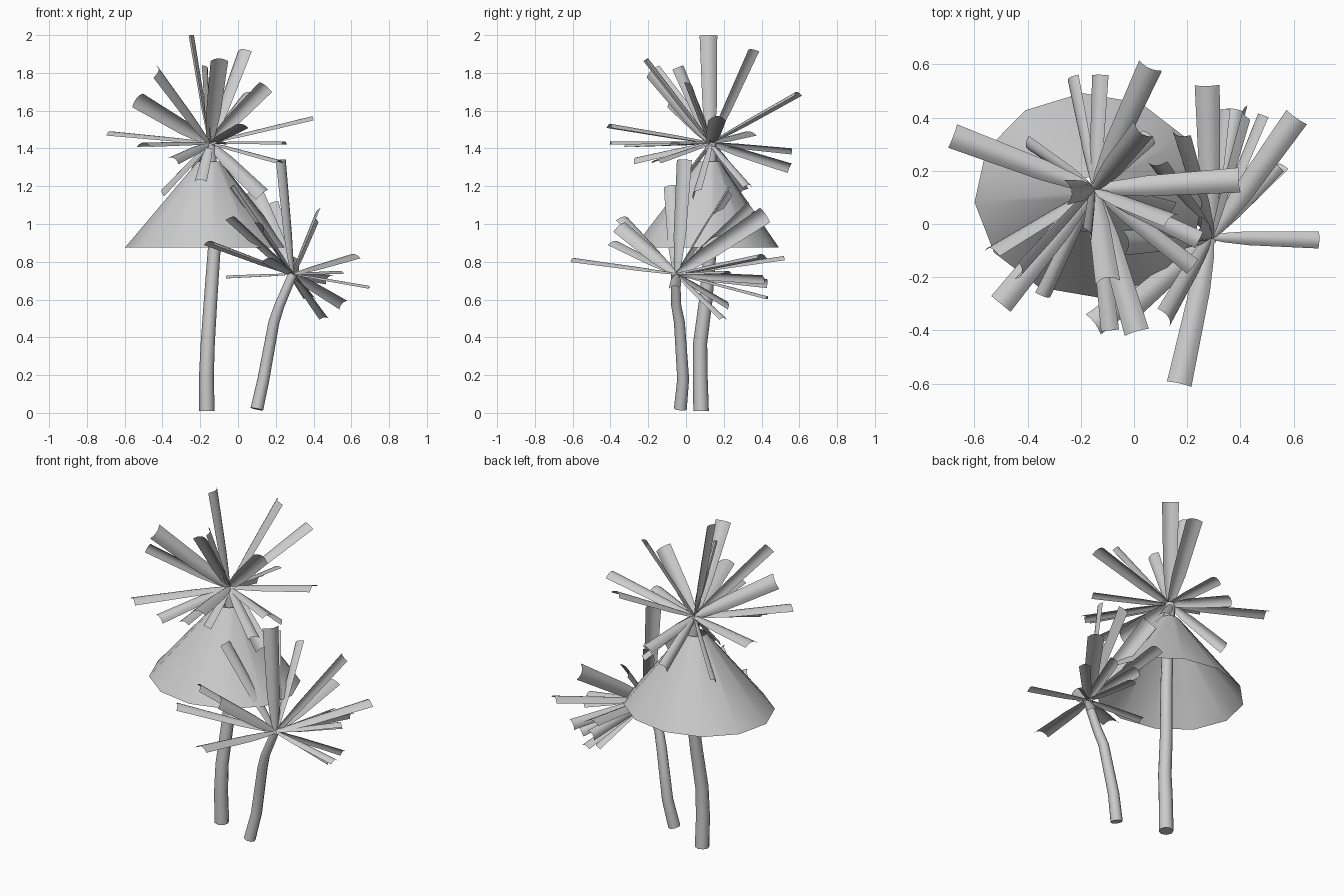
import bpy
import bmesh
from math import sin, cos, pi, radians
from mathutils import Vector

if "Cube" in bpy.data.objects:
    bpy.data.objects.remove(bpy.data.objects["Cube"])

GREY = (0.6, 0.6, 0.6, 1)
mat = bpy.data.materials.new("plain_grey")
mat.use_nodes = True
mat.diffuse_color = GREY
mat.node_tree.nodes["Principled BSDF"].inputs["Base Color"].default_value = GREY

UP = Vector((0, 0, 1))


def finish(name, bm, angle):
    mesh = bpy.data.meshes.new(name)
    bm.to_mesh(mesh)
    bm.free()
    mesh.materials.append(mat)
    obj = bpy.data.objects.new(name, mesh)
    bpy.context.collection.objects.link(obj)
    bpy.ops.object.select_all(action="DESELECT")
    obj.select_set(True)
    bpy.context.view_layer.objects.active = obj
    bpy.ops.object.shade_smooth_by_angle(angle=radians(angle))


def loft(bm, rings, closed=True):
    """Bridge successive rows of points with quads."""
    rows = [[bm.verts.new(p) for p in ring] for ring in rings]
    n = len(rows[0])
    for a, b in zip(rows, rows[1:]):
        for i in range(n if closed else n - 1):
            j = (i + 1) % n
            bm.faces.new((a[i], a[j], b[j], b[i]))
    return rows


def trunk(name, path, r0, r1, sides=8):
    pts = [Vector(p) for p in path]
    rings = []
    for k, p in enumerate(pts):
        d = (pts[min(k + 1, len(pts) - 1)] - pts[max(k - 1, 0)]).normalized()
        u = d.cross(Vector((0, 1, 0))).normalized()
        v = d.cross(u)
        r = r0 + (r1 - r0) * k / (len(pts) - 1)
        rings.append([p + r * (u * cos(2 * pi * i / sides) + v * sin(2 * pi * i / sides))
                      for i in range(sides)])
    bm = bmesh.new()
    rows = loft(bm, rings)
    bm.faces.new(rows[0])
    bm.faces.new(rows[-1])
    bmesh.ops.recalc_face_normals(bm, faces=bm.faces)
    finish(name, bm, 50)


def fronds(name, hub, tips, half_width, segments=5):
    """Arched leaf strips from the hub; each tip is x, y, z and an optional roll in degrees."""
    hub = Vector(hub)
    bm = bmesh.new()
    for x, y, z, *roll in tips:
        tip = Vector((x, y, z))
        d = (tip - hub).normalized()
        level = d.cross(UP).normalized()
        a = radians(roll[0]) if roll else 0
        side = level * cos(a) + level.cross(d) * sin(a)
        crown = side.cross(d)
        rings = []
        for t, fullness in ((0, 0.25), (0.12, 0.55), (0.35, 0.82), (1, 1)):
            w = half_width * fullness
            row = []
            for i in range(segments + 1):
                s = 2 * i / segments - 1
                row.append(hub.lerp(tip, t) + side * w * s
                           + crown * w * 0.5 * (0.5 - s * s))
            rings.append(row)
        loft(bm, rings, closed=False)
    finish(name, bm, 60)


# Tall palm trunk and short palm trunk
trunk("tall_trunk", [(-0.165, 0.08, 0.01), (-0.167, 0.075, 0.2), (-0.16, 0.075, 0.37),
                     (-0.145, 0.105, 0.6), (-0.125, 0.13, 0.88), (-0.135, 0.13, 1.2),
                     (-0.15, 0.13, 1.43)], 0.041, 0.03)
trunk("short_trunk", [(0.1, -0.03, 0.02), (0.135, -0.015, 0.18), (0.19, -0.035, 0.48),
                      (0.22, -0.052, 0.57), (0.29, -0.055, 0.735)], 0.034, 0.024)

# Open skirt of dead leaves hanging under the tall crown
bm = bmesh.new()
SIDES = 12
skirt = []
for cx, cy, z, rx, ry in ((-0.165, 0.108, 0.875, 0.435, 0.385),
                          (-0.152, 0.125, 1.33, 0.062, 0.055)):
    skirt.append([(cx + rx * cos(2 * pi * i / SIDES + 0.07),
                   cy + ry * sin(2 * pi * i / SIDES + 0.07), z) for i in range(SIDES)])
loft(bm, skirt)
finish("leaf_skirt", bm, 40)

# Tall palm crown
TALL_HUB = (-0.15, 0.13, 1.43)
fronds("tall_fronds_broad", TALL_HUB, [
    (-0.245, 0.12, 2.0), (-0.43, -0.18, 1.81, 70), (-0.535, -0.1, 1.66, -60),
    (-0.1, -0.21, 1.87), (0.03, 0.35, 1.92), (0.145, 0.02, 1.73, 50),
    (0.06, 0.59, 1.69), (0.395, 0.165, 1.56), (0.01, -0.405, 1.52),
    (-0.68, 0.33, 1.48), (-0.5, -0.3, 1.42), (0.13, 0.05, 1.16, -50)], 0.047)
fronds("tall_fronds_slim", TALL_HUB, [
    (-0.17, -0.04, 1.83, 60), (-0.09, -0.4, 1.43), (0.245, -0.06, 1.43),
    (-0.13, 0.56, 1.39, 25), (-0.235, 0.55, 1.3, 50), (-0.34, -0.27, 1.34, 30),
    (0.22, -0.16, 1.33), (-0.4, 0.3, 1.17, 50), (0.06, 0.33, 1.2),
    (-0.2, -0.02, 1.23)], 0.034)

# Short palm crown
SHORT_HUB = (0.29, -0.05, 0.735)
fronds("short_fronds_broad", SHORT_HUB, [
    (0.235, -0.015, 1.34), (0.42, 0.42, 1.05, 75), (0.61, 0.4, 0.83),
    (0.275, 0.52, 0.82), (0.17, -0.6, 0.81), (-0.15, -0.375, 0.9),
    (-0.03, -0.33, 1.03), (0.12, -0.35, 0.99, 40), (-0.03, -0.07, 1.2),
    (0.17, 0.34, 1.1, 50), (0.08, 0.23, 1.18, 50)], 0.047)
fronds("short_fronds_slim", SHORT_HUB, [
    (0.695, -0.06, 0.665), (0.54, 0.22, 0.745), (0.335, 0.43, 0.69, 50),
    (0.48, 0.41, 0.71, 50), (0.555, 0.22, 0.575, 50), (0.38, 0.43, 0.61),
    (0.46, 0.2, 0.5), (-0.06, 0, 0.72)], 0.032)
